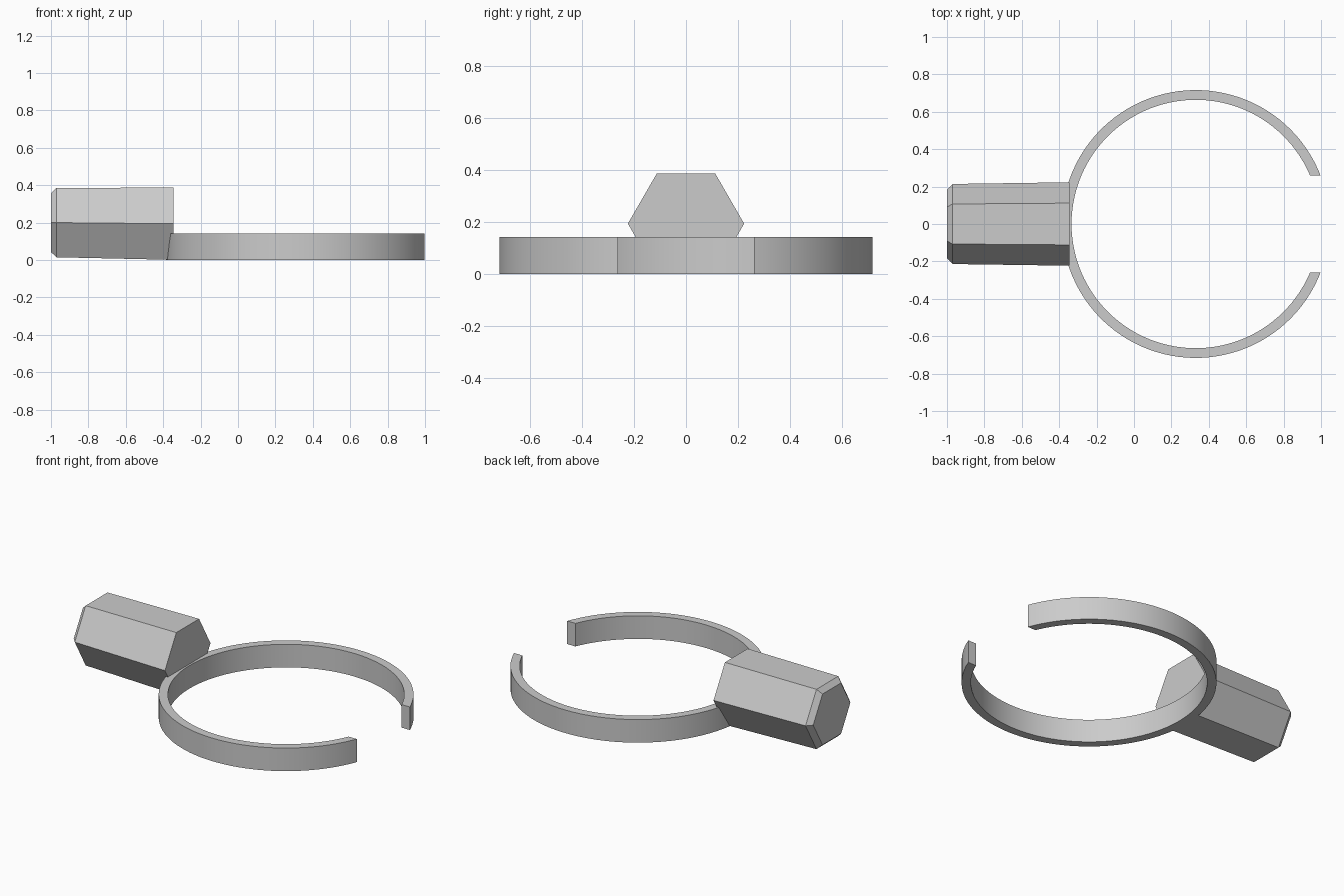
import bpy, bmesh
from math import sin, cos, asin, pi, radians

old = bpy.data.objects.get("Cube")
if old:
    bpy.data.objects.remove(old)

grey = bpy.data.materials.new("light grey")
grey.use_nodes = True
colour = (0.6, 0.6, 0.6, 1)
grey.diffuse_color = colour
grey.node_tree.nodes["Principled BSDF"].inputs["Base Color"].default_value = colour


def add_object(name, bm):
    bmesh.ops.recalc_face_normals(bm, faces=bm.faces)
    mesh = bpy.data.meshes.new(name)
    bm.to_mesh(mesh)
    bm.free()
    mesh.materials.append(grey)
    obj = bpy.data.objects.new(name, mesh)
    bpy.context.collection.objects.link(obj)
    return obj


def loft(name, sections, closed=False):
    """Skin matching cross-sections and cap both ends."""
    bm = bmesh.new()
    loops = [[bm.verts.new(p) for p in s] for s in sections]
    for a, b in zip(loops, loops[1:]):
        n = len(a)
        for i in range(n):
            j = (i + 1) % n
            bm.faces.new((a[i], a[j], b[j], b[i]))
    bm.faces.new(loops[0])
    bm.faces.new(loops[-1])
    return add_object(name, bm)


# Open ring: both ends of the gap are cut parallel to x
CENTRE, OUTER, INNER, HEIGHT, GAP = 0.33, 0.716, 0.664, 0.143, 0.26
STEPS = 96


def ring_section(t):
    def point(radius, z):
        start = asin(GAP / radius)
        angle = start + t * (2 * pi - 2 * start)
        return (CENTRE + radius * cos(angle), radius * sin(angle), z)
    return [point(OUTER, 0), point(OUTER, HEIGHT), point(INNER, HEIGHT), point(INNER, 0)]


ring = loft("open_ring", [ring_section(i / STEPS) for i in range(STEPS + 1)])
bpy.context.view_layer.objects.active = ring
ring.select_set(True)
bpy.ops.object.shade_smooth_by_angle(angle=radians(30))
ring.select_set(False)


# Hexagonal handle: slightly tapered, with a chamfered outer end
def hexagon(x, radius, z):
    return [(x, radius * cos(k * pi / 3), z + radius * sin(k * pi / 3)) for k in range(6)]


loft("hex_handle", [hexagon(-0.345, 0.223, 0.194),
                    hexagon(-0.97, 0.214, 0.2),
                    hexagon(-1.0, 0.182, 0.2)])
